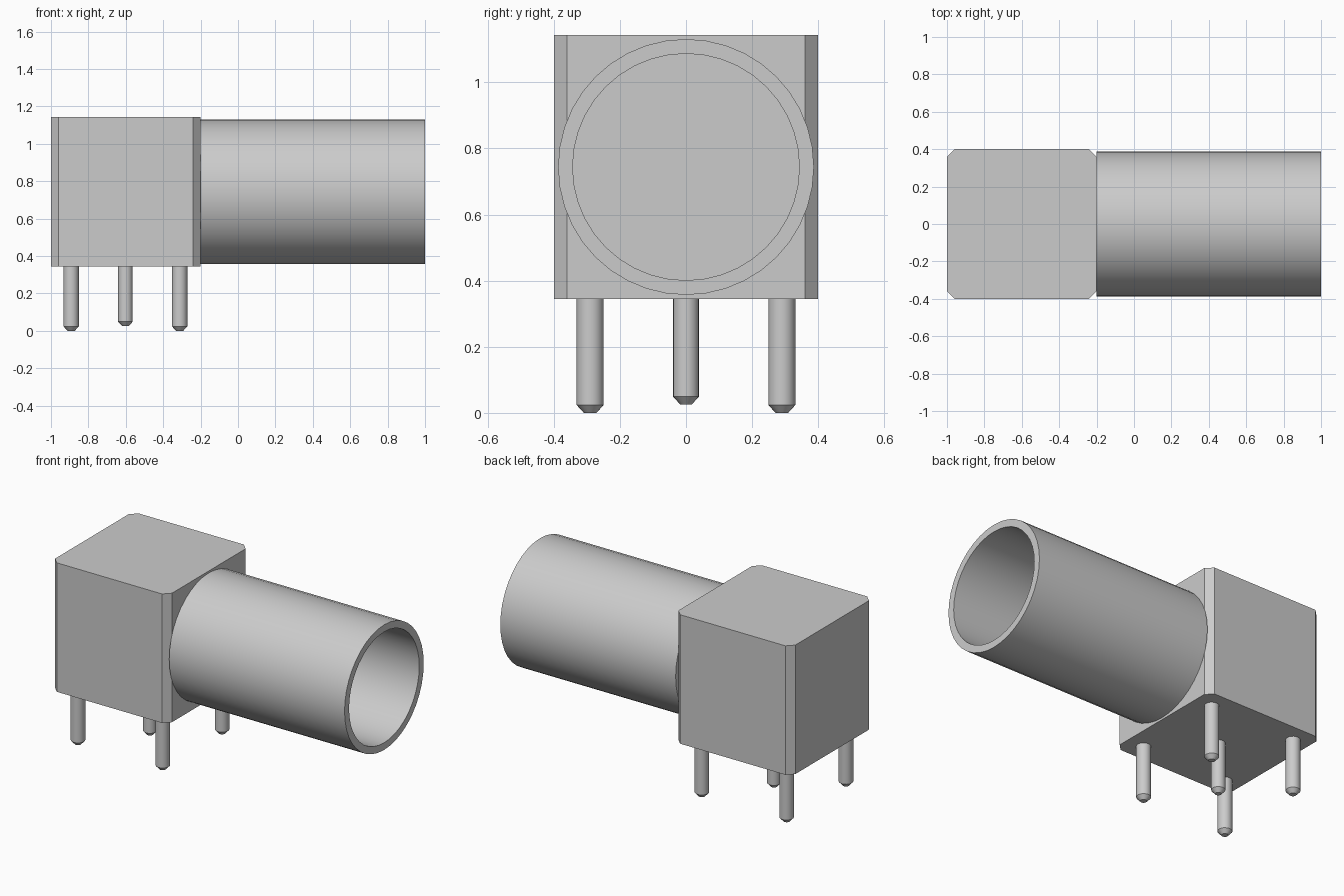
import bpy, bmesh, math

cube = bpy.data.objects.get("Cube")
if cube:
    bpy.data.objects.remove(cube, do_unlink=True)

metal = bpy.data.materials.new("light_grey_metal")
metal.use_nodes = True
metal.diffuse_color = (0.6, 0.6, 0.6, 1)
metal.node_tree.nodes["Principled BSDF"].inputs["Base Color"].default_value = (0.6, 0.6, 0.6, 1)


def finish(name, bm, smooth=False):
    """Turn a bmesh into a named, coloured object."""
    bmesh.ops.recalc_face_normals(bm, faces=bm.faces)
    mesh = bpy.data.meshes.new(name)
    bm.to_mesh(mesh)
    bm.free()
    mesh.materials.append(metal)
    obj = bpy.data.objects.new(name, mesh)
    bpy.context.collection.objects.link(obj)
    if smooth:
        bpy.ops.object.select_all(action='DESELECT')
        obj.select_set(True)
        bpy.context.view_layer.objects.active = obj
        bpy.ops.object.shade_smooth_by_angle(angle=math.radians(30))
    return obj


def lathe(name, profile, sides, closed=False):
    """Revolve (radius, height) points about z; open profiles get end caps."""
    bm = bmesh.new()
    rings = [[bm.verts.new((r * math.cos(a), r * math.sin(a), h))
              for a in (2 * math.pi * i / sides for i in range(sides))]
             for r, h in profile]
    pairs = list(zip(rings, rings[1:]))
    if closed:
        pairs.append((rings[-1], rings[0]))
    else:
        bm.faces.new(rings[0])
        bm.faces.new(rings[-1])
    for low, high in pairs:
        for i in range(sides):
            j = (i + 1) % sides
            bm.faces.new((low[i], low[j], high[j], high[i]))
    return finish(name, bm, smooth=True)


# Block with chamfered upright edges
X0, X1, Y, C = -1.0, -0.2, 0.4, 0.04
Z0, Z1 = 0.345, 1.143
outline = [(X0 + C, -Y), (X1 - C, -Y), (X1, -Y + C), (X1, Y - C),
           (X1 - C, Y), (X0 + C, Y), (X0, Y - C), (X0, -Y + C)]
bm = bmesh.new()
base = bm.faces.new([bm.verts.new((x, y, Z0)) for x, y in outline])
top = bmesh.ops.extrude_face_region(bm, geom=[base], use_keep_orig=True)
bmesh.ops.translate(bm, vec=(0, 0, Z1 - Z0),
                    verts=[v for v in top["geom"] if isinstance(v, bmesh.types.BMVert)])
finish("connector_body", bm)

# Hollow barrel along +x, its floor being the face of the block
barrel = lathe("barrel", [(0.387, 0), (0.387, 1.2), (0.343, 1.2), (0.343, 0)], 40, closed=True)
barrel.rotation_euler = (0, math.radians(90), 0)
barrel.location = (X1, 0, 0.744)


# Pins with chamfered tips
def pin(name, x, y, radius, bottom):
    obj = lathe(name, [(radius - 0.022, bottom), (radius, bottom + 0.024), (radius, Z0)], 20)
    obj.location = (x, y, 0)


for end, x in (("outer", -0.892), ("inner", -0.312)):
    for side, y in (("front", -0.29), ("back", 0.29)):
        pin(f"{end}_{side}_pin", x, y, 0.041, 0.0)
pin("centre_pin", -0.602, 0, 0.039, 0.025)
